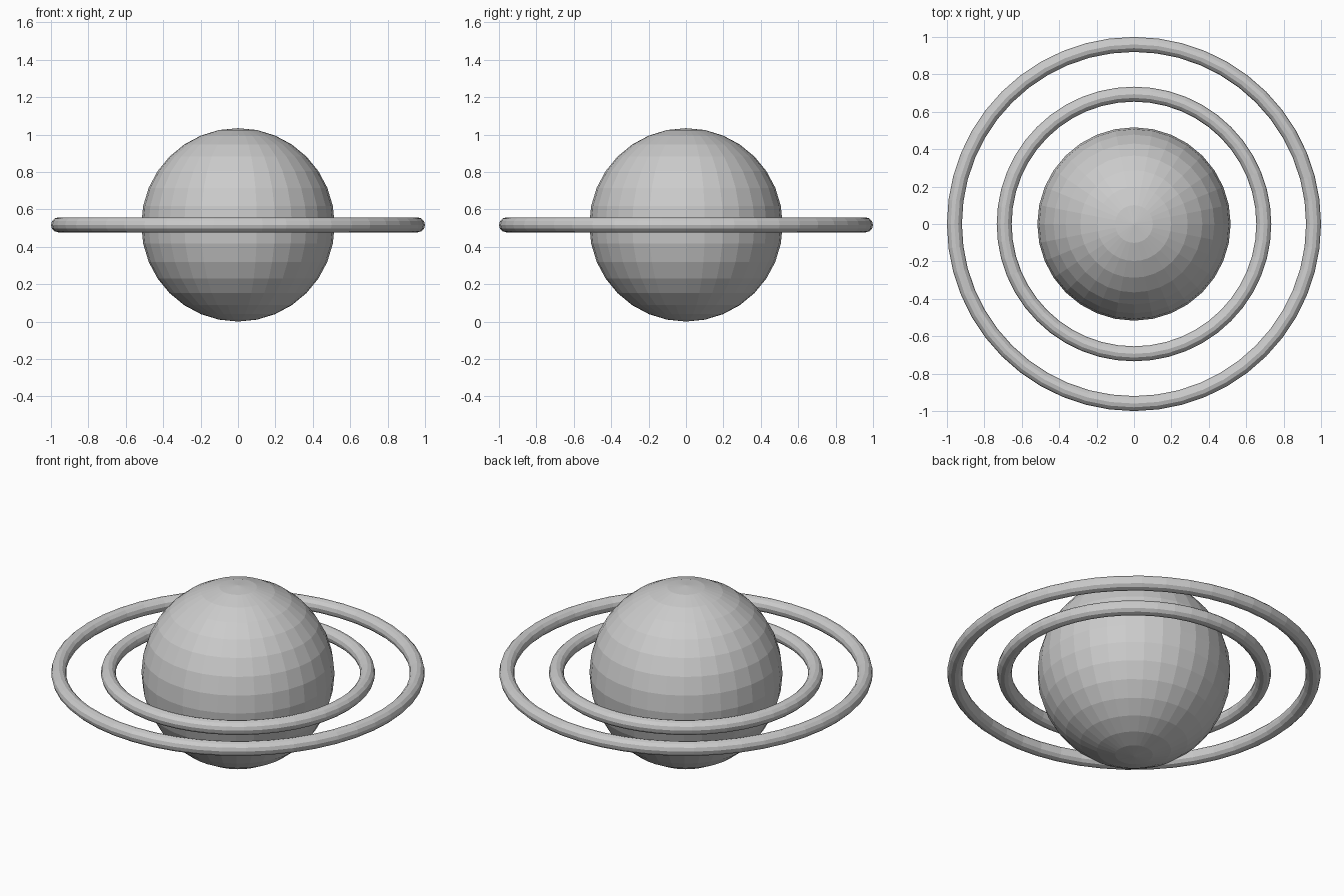
import bpy

if "Cube" in bpy.data.objects:
    bpy.data.objects.remove(bpy.data.objects["Cube"])

R = 0.517          # planet radius, also the height of the ring plane

grey = bpy.data.materials.new("light_grey")
grey.diffuse_color = (0.6, 0.6, 0.6, 1)
grey.use_nodes = True
grey.node_tree.nodes["Principled BSDF"].inputs["Base Color"].default_value = grey.diffuse_color


def finish(name):
    ob = bpy.context.object
    ob.name = name
    ob.data.materials.clear()
    ob.data.materials.append(grey)
    bpy.ops.object.shade_flat()


# Planet ball
bpy.ops.mesh.primitive_uv_sphere_add(segments=32, ring_count=16, radius=R,
                                     location=(0, 0, R))
finish("planet")

# Two concentric round rings about the equator
for name, radius in (("inner_ring", 0.694), ("outer_ring", 0.96)):
    bpy.ops.mesh.primitive_torus_add(major_segments=48, minor_segments=12,
                                     major_radius=radius, minor_radius=0.04,
                                     location=(0, 0, R))
    finish(name)
